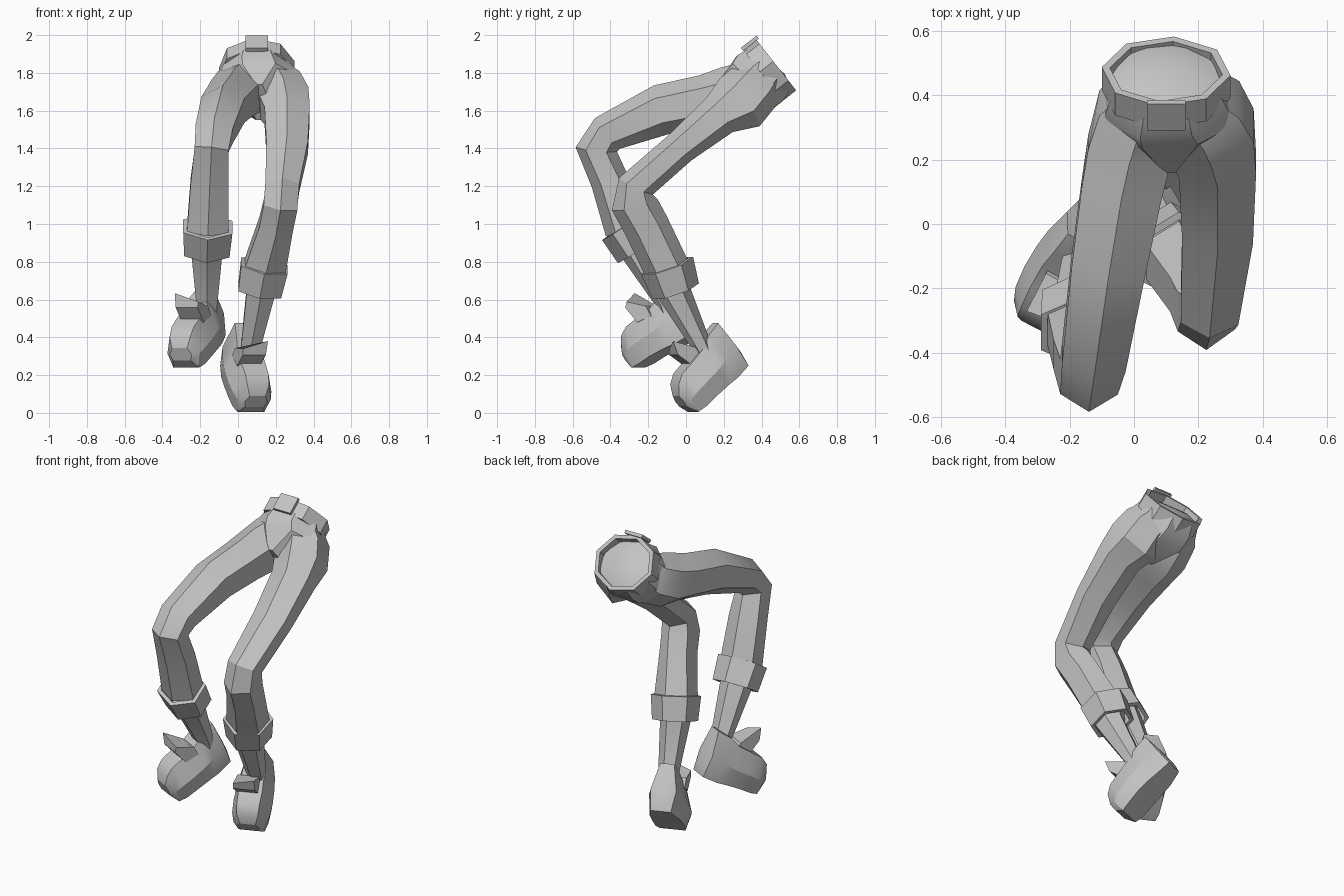
import bpy, bmesh, math
from mathutils import Vector, Matrix

cube = bpy.data.objects.get("Cube")
if cube:
    bpy.data.objects.remove(cube, do_unlink=True)

grey = bpy.data.materials.new("plain grey")
grey.use_nodes = True
grey.diffuse_color = (0.55, 0.55, 0.55, 1)
grey.node_tree.nodes["Principled BSDF"].inputs["Base Color"].default_value = grey.diffuse_color


def finish(name, bm, angle=28):
    """Turn a bmesh into a named, shaded object; angle 0 leaves it flat."""
    bmesh.ops.recalc_face_normals(bm, faces=bm.faces[:])
    mesh = bpy.data.meshes.new(name)
    bm.to_mesh(mesh)
    bm.free()
    mesh.materials.append(grey)
    obj = bpy.data.objects.new(name, mesh)
    bpy.context.collection.objects.link(obj)
    if angle:
        bpy.ops.object.select_all(action="DESELECT")
        obj.select_set(True)
        bpy.context.view_layer.objects.active = obj
        bpy.ops.object.shade_smooth_by_angle(angle=math.radians(angle))
    return obj


def skin(bm, rings, capped=True):
    """Bridge successive point rings with quads."""
    loops = [[bm.verts.new(p) for p in ring] for ring in rings]
    for low, high in zip(loops, loops[1:]):
        for i in range(len(low)):
            j = (i + 1) % len(low)
            bm.faces.new((low[i], low[j], high[j], high[i]))
    if capped:
        bm.faces.new(loops[0])
        bm.faces.new(loops[-1])


def limb(name, sections, sides=6, phase=0.0, wall=None):
    """Loft along a path; each section is x, y, z, half width, half depth."""
    centres = [Vector(s[:3]) for s in sections]
    last = len(centres) - 1
    rings = []
    for i, (centre, section) in enumerate(zip(centres, sections)):
        tangent = Vector()
        if i > 0:
            tangent += (centre - centres[i - 1]).normalized()
        if i < last:
            tangent += (centres[i + 1] - centre).normalized()
        tangent.normalize()
        side = (Vector((1, 0, 0)) - tangent * tangent.x).normalized()
        front = tangent.cross(side)
        angles = [phase + math.tau * k / sides for k in range(sides)]
        wide = section[3] / max(math.sin(a) for a in angles)
        deep = section[4] / max(math.cos(a) for a in angles)
        rings.append([centre + front * math.cos(a) * deep + side * math.sin(a) * wide
                      for a in angles])
    bm = bmesh.new()
    skin(bm, rings, capped=wall is None)
    obj = finish(name, bm, angle=0 if wall else 28)
    if wall:
        solid = obj.modifiers.new("wall", "SOLIDIFY")
        solid.thickness = wall
        solid.offset = -1


# Shoe sections from heel to toe: distance, bottom, top, half width, top width ratio
SHOE = [
    (-.03, .05, .15, .05, .8),
    (-.02, .01, .29, .075, .55),
    (.07, 0, .27, .1, .55),
    (.14, 0, .235, .11, .6),
    (.23, -.005, .215, .115, .6),
    (.31, -.015, .2, .11, .6),
    (.36, -.015, .165, .095, .65),
    (.39, .04, .11, .065, .7),
]


def shoe(name, heel, toe, outer):
    """Outer is the sign of the outward direction across the foot."""
    origin = Vector(heel)
    forward = (Vector(toe) - origin).normalized()
    side = forward.cross(Vector((0, 0, 1))).normalized()
    up = side.cross(forward)

    def place(s, across, h):
        return origin + forward * s + side * across + up * h

    rings = []
    for s, low, high, half, ratio in SHOE:
        mid = low + (high - low) * .45
        right = [(half * .8, low), (half, mid), (half * ratio, high)]
        outline = right + [(-w, h) for w, h in reversed(right)]
        rings.append([place(s, w, h) for w, h in outline])
    bm = bmesh.new()
    skin(bm, rings)
    finish(name, bm)

    # Flared tongue, its outer corner raised to a point
    bm = bmesh.new()
    ends = []
    for across, top in ((outer * .045, .365), (-outer * .085, .315)):
        outline = [(.14, .19), (.23, .19), (.265, .29), (.245, top), (.15, .25)]
        ends.append([place(s, across, h) for s, h in outline])
    skin(bm, ends)
    finish(name + "_tongue", bm)


# Trousers: pelvis and two bent legs
limb("pelvis", [
    (.1, .46, 1.845, .09, .08),
    (.1, .44, 1.82, .17, .155),
    (.1, .39, 1.77, .195, .17),
    (.112, .34, 1.72, .21, .16),
    (.112, .215, 1.645, .04, .11),
], sides=8, phase=math.pi / 8)

limb("left_trouser_leg", [
    (.16, .395, 1.77, .11, .13),
    (.215, .35, 1.715, .125, .155),
    (.24, .285, 1.645, .135, .165),
    (.26, .18, 1.58, .12, .115),
    (.26, -.03, 1.405, .11, .09),
    (.235, -.265, 1.2, .09, .1),
    (.225, -.27, 1.1, .09, .125),
    (.2, -.21, .99, .09, .12),
    (.14, -.1, .76, .11, .12),
])
limb("right_trouser_leg", [
    (.05, .395, 1.77, .11, .13),
    (.01, .34, 1.72, .125, .15),
    (-.015, .23, 1.675, .13, .16),
    (-.04, .1, 1.65, .125, .14),
    (-.08, -.13, 1.605, .115, .135),
    (-.125, -.415, 1.48, .1, .105),
    (-.14, -.475, 1.395, .09, .11),
    (-.15, -.405, 1.23, .1, .1),
    (-.16, -.32, .97, .11, .11),
])

# Turned-up cuffs
limb("left_cuff", [(.14, -.1, .78, .125, .145), (.115, -.055, .645, .115, .13)], wall=.025)
limb("right_cuff", [(-.16, -.335, .985, .13, .13), (-.165, -.255, .86, .12, .125)], wall=.025)

# Bare shins
limb("left_shin", [(.125, -.08, .72, .08, .1), (.12, -.065, .64, .075, .09),
                   (.065, .09, .34, .05, .05), (.06, .11, .28, .05, .05)])
limb("right_shin", [(-.165, -.29, .92, .085, .09), (-.165, -.25, .84, .08, .085),
                    (-.165, -.11, .58, .055, .05), (-.165, -.09, .52, .055, .05)])

# Shoes
shoe("left_shoe", (-.035, .3, .23), (.075, .02, .01), outer=-1)
shoe("right_shoe", (-.125, .035, .395), (-.27, -.245, .26), outer=1)

# Belt ring and buckle plate
limb("belt", [(.1, .475, 1.845, .2, .175), (.1, .405, 1.79, .2, .175)],
     sides=8, phase=-.12, wall=.025)
axis = Vector((0, .79, .61)).normalized()
across = Vector((1, 0, 0))
outward = across.cross(axis)
bm = bmesh.new()
bmesh.ops.create_cube(bm, size=1)
frame = Matrix((across * .12, -axis * .105, -outward * .02)).transposed().to_4x4()
frame.translation = (.1, .338, 1.957)
bm.transform(frame)
finish("buckle", bm)
